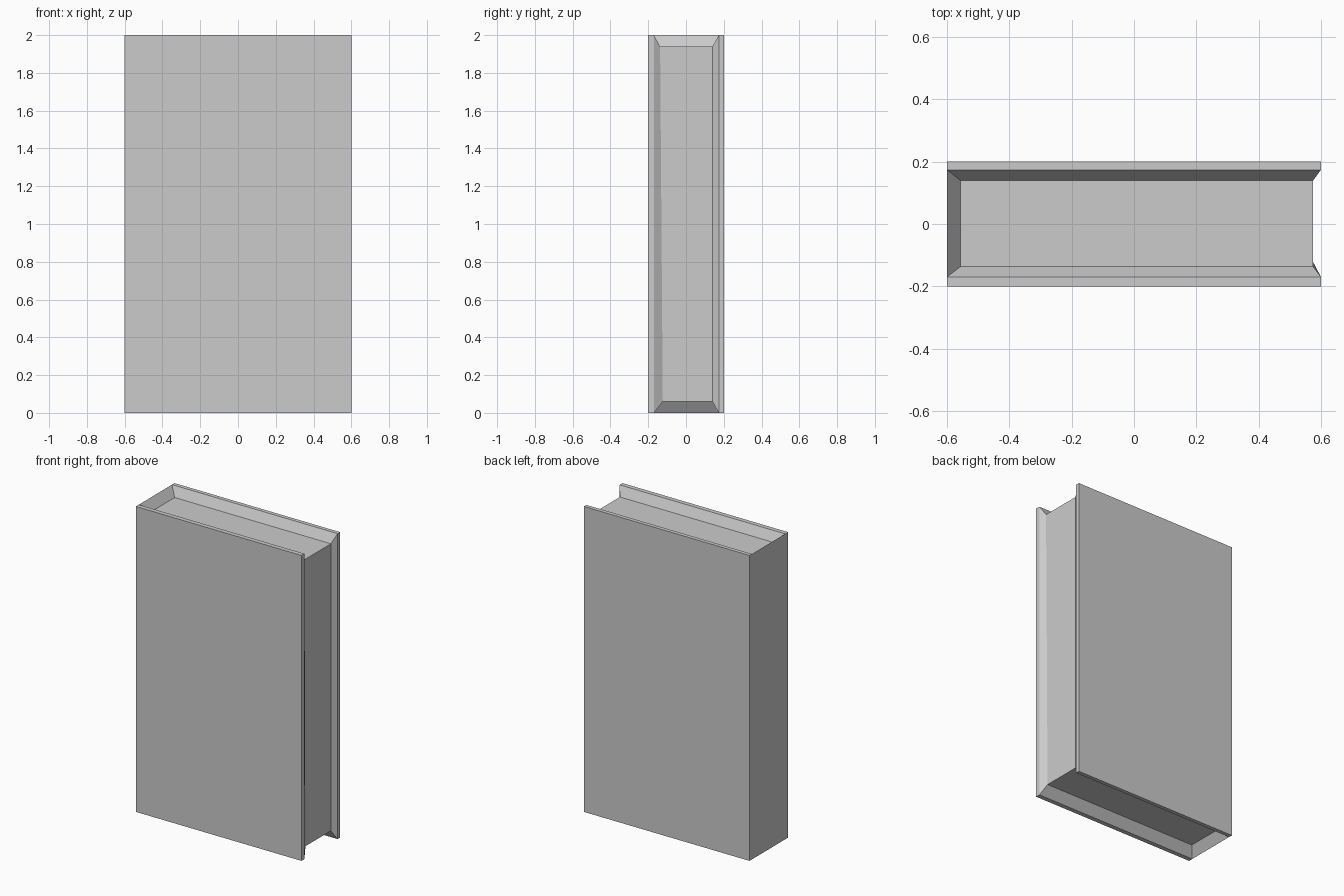
import bpy, bmesh

if "Cube" in bpy.data.objects:
    bpy.data.objects.remove(bpy.data.objects["Cube"])

W, D, H = 0.6, 0.2, 2.0               # half width, half depth, height
SIDES, XS, ZS = (0, 1), (0, 1), (0, 1)  # front/back, left/right, bottom/top

# Three rings of corners, keyed (ring, side, x, z)
RIM_Y = (-0.17, 0.174)
PAGE_X = (-0.557, 0.575)
PAGE_Z = (0.06, 1.94)


def corner(ring, s, x, z):
    if ring == "outer":
        return ((-W, W)[x], (-D, D)[s], (0, H)[z])
    if ring == "rim":
        return ((-W, W)[x], RIM_Y[s], (0, H)[z])
    front_y = (-0.123, -0.137)[z]      # front of the page block leans slightly
    return (PAGE_X[x], (front_y, 0.14)[s], PAGE_Z[z])


def build(name, faces):
    bm = bmesh.new()
    verts = {}
    for face in faces:
        for key in face:
            if key not in verts:
                verts[key] = bm.verts.new(corner(*key))
        bm.faces.new([verts[k] for k in face])
    mesh = bpy.data.meshes.new(name)
    bm.to_mesh(mesh)
    bm.free()
    obj = bpy.data.objects.new(name, mesh)
    bpy.context.collection.objects.link(obj)


def strip(r1, r2, s, a, b):
    """Quad between two rings along the edge from (x, z) a to b; side s."""
    q = [(r1, s, *a), (r1, s, *b), (r2, s, *b), (r2, s, *a)]
    return q if s == 0 else q[::-1]


# Cover: boards, thin board edges and bevelled inner slopes
cover = []
open_edges = [((0, 0), (1, 0)), ((1, 0), (1, 1)), ((1, 1), (0, 1))]
for s in SIDES:
    board = [("outer", s, *c) for c in ((0, 0), (1, 0), (1, 1), (0, 1))]
    cover.append(board if s == 0 else board[::-1])
    for a, b in open_edges:
        cover.append(strip("outer", "rim", s, b, a))
        cover.append(strip("rim", "page", s, b, a))

# Spine: outer wall plus sloped inner lips at top and bottom
cover.append([("outer", 0, 0, 0), ("outer", 0, 0, 1), ("rim", 0, 0, 1), ("rim", 1, 0, 1),
              ("outer", 1, 0, 1), ("outer", 1, 0, 0), ("rim", 1, 0, 0), ("rim", 0, 0, 0)])
for z in ZS:
    lip = [("rim", 0, 0, z), ("page", 0, 0, z), ("page", 1, 0, z), ("rim", 1, 0, z)]
    cover.append(lip if z else lip[::-1])
build("cover", cover)

# Pages: recessed top, bottom and fore edge
pages = []
for a, b in open_edges:
    pages.append([("page", 0, *a), ("page", 1, *a), ("page", 1, *b), ("page", 0, *b)][::-1])
build("pages", pages)
